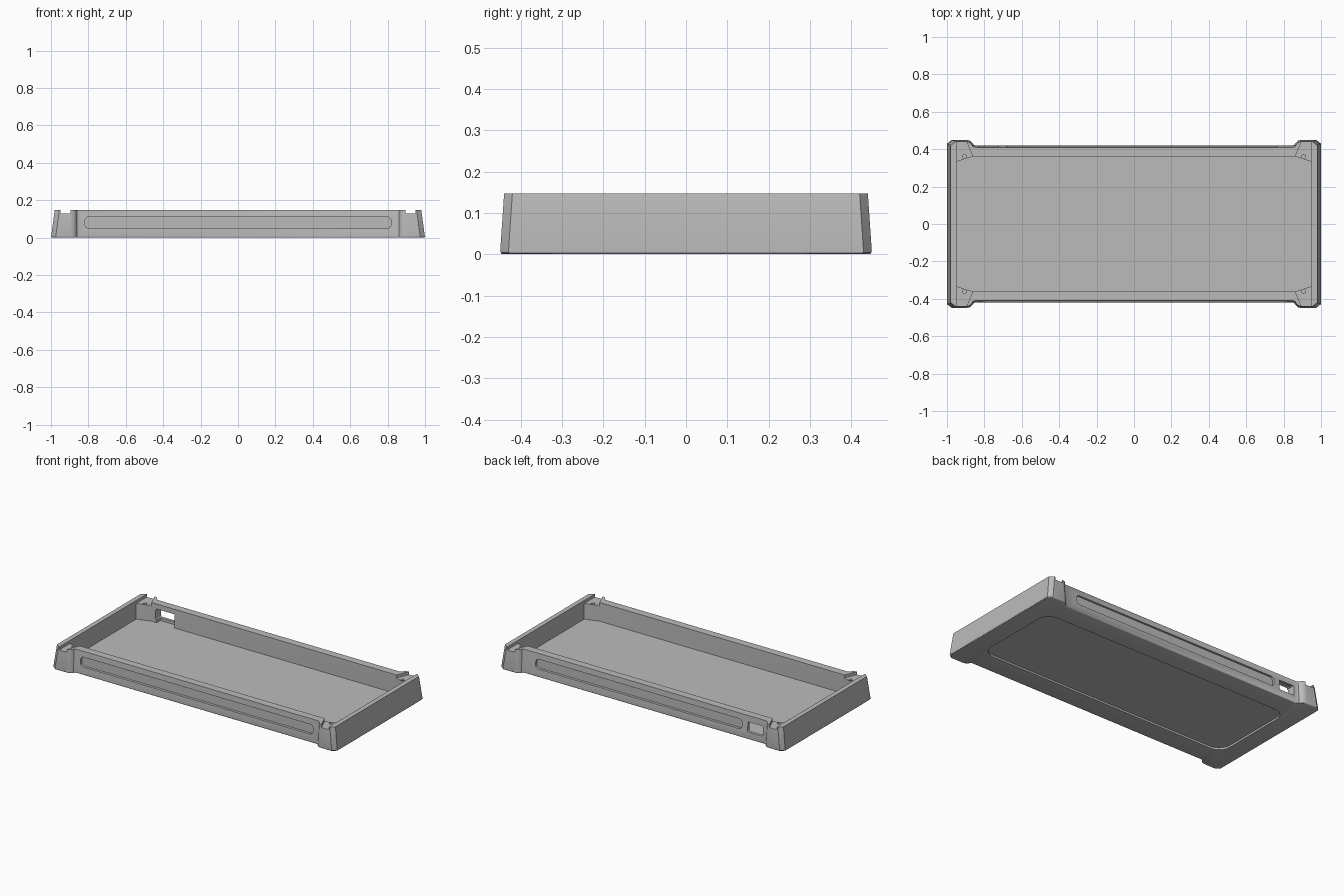
import bpy, bmesh, math

old = bpy.data.objects.get("Cube")
if old:
    bpy.data.objects.remove(old, do_unlink=True)

grey = bpy.data.materials.new("plain grey")
grey.use_nodes = True
grey.diffuse_color = (0.5, 0.5, 0.5, 1)
grey.node_tree.nodes["Principled BSDF"].inputs["Base Color"].default_value = (0.5, 0.5, 0.5, 1)

HEIGHT, FLOOR, PAD = 0.147, 0.028, 0.128


def loft(name, rings):
    """Closed solid through matching rings of points."""
    bm = bmesh.new()
    loops = [[bm.verts.new(p) for p in ring] for ring in rings]
    n = len(loops[0])
    for low, high in zip(loops, loops[1:]):
        for i in range(n):
            j = (i + 1) % n
            bm.faces.new((low[i], low[j], high[j], high[i]))
    bm.faces.new(loops[0][::-1])
    bm.faces.new(loops[-1])
    bmesh.ops.recalc_face_normals(bm, faces=bm.faces)
    mesh = bpy.data.meshes.new(name)
    bm.to_mesh(mesh)
    bm.free()
    mesh.materials.append(grey)
    obj = bpy.data.objects.new(name, mesh)
    bpy.context.collection.objects.link(obj)
    return obj


def prism(name, outline, z0, z1):
    return loft(name, [[(x, y, z) for x, y in outline] for z in (z0, z1)])


def side_prism(name, outline, y0, y1):
    return loft(name, [[(x, y, z) for x, z in outline] for y in (y0, y1)])


def rounded(x0, x1, y0, y1, r, steps=6):
    pts = []
    corners = ((x1 - r, y1 - r), (x0 + r, y1 - r), (x0 + r, y0 + r), (x1 - r, y0 + r))
    for k, (cx, cy) in enumerate(corners):
        for s in range(steps + 1):
            a = math.pi / 2 * (k + s / steps)
            pts.append((cx + r * math.cos(a), cy + r * math.sin(a)))
    return pts


def mirrored(quarter):
    """Full outline from the points of the +x +y quarter."""
    half = quarter + [(-x, y) for x, y in reversed(quarter)]
    return half + [(-x, -y) for x, y in half]


def cut(target, cutter):
    mod = target.modifiers.new("cut", 'BOOLEAN')
    mod.operation = 'DIFFERENCE'
    mod.solver = 'EXACT'
    mod.object = cutter
    bpy.context.view_layer.objects.active = target
    bpy.ops.object.modifier_apply(modifier=mod.name)
    bpy.data.objects.remove(cutter, do_unlink=True)


# Tapered shell with chamfered, outward stepped corners and a rounded bottom edge
quarter = [(1, 0.43), (0.975, 0.45), (0.895, 0.45), (0.878, 0.446),
           (0.868, 0.436), (0.862, 0.425), (0.85, 0.42)]


def ring(z, inset):
    t = z / HEIGHT
    pts = [(x - (0.02 * t + inset if x > 0.95 else inset), y - 0.01 * t - inset)
           for x, y in quarter]
    return [(x, y, z) for x, y in mirrored(pts)]


R = 0.008
rings = []
for s in range(4):
    a = math.pi / 2 * s / 3
    rings.append(ring(R * (1 - math.cos(a)), R * (1 - math.sin(a))))
rings.append(ring(HEIGHT, 0))
tray = loft("tray_shell", rings)

# Inner cavity leaving sloped corner posts
cut(tray, prism("cavity", mirrored([(0.95, 0.333), (0.862, 0.361)]), FLOOR, 0.3))

for sx in (-1, 1):
    for sy in (-1, 1):
        # Lowered post tops opening through the corner
        notch = [(0.95, 0.2), (0.862, 0.2), (0.862, 0.361), (0.9, 0.45), (0.89, 0.6), (0.95, 0.6)]
        cut(tray, prism("notch", [(sx * x, sy * y) for x, y in notch], PAD, 0.3))
        # Screw holes
        hole = rounded(-0.011, 0.011, -0.011, 0.011, 0.011, 4)
        hole = [p for i, p in enumerate(hole) if i % 5]
        cut(tray, prism("hole", [(sx * 0.907 + x, sy * 0.361 + y) for x, y in hole], 0.06, 0.3))

# Long shallow grooves on both sides
cut(tray, side_prism("front_groove", rounded(-0.818, 0.818, 0.05, 0.111, 0.02), -0.5, -0.4))
cut(tray, side_prism("back_groove", rounded(-0.685, 0.768, 0.05, 0.111, 0.02), 0.4, 0.5))

# Port through the back wall, with a wider pocket on the inside
cut(tray, side_prism("port", rounded(-0.832, -0.725, 0.045, 0.108, 0.006), 0.3, 0.5))
pocket = [(-0.825, FLOOR), (-0.7, FLOOR), (-0.7, 0.115), (-0.825, 0.115)]
cut(tray, side_prism("port_pocket", pocket, 0.3, 0.398))

# Recessed panel underneath
cut(tray, prism("base_recess", rounded(-0.88, 0.88, -0.285, 0.285, 0.08, 8), -0.1, 0.012))

# Smooth the rounded parts, keep edges sharp
bpy.ops.object.select_all(action='DESELECT')
tray.select_set(True)
bpy.context.view_layer.objects.active = tray
bpy.ops.object.shade_smooth_by_angle(angle=math.radians(32))
